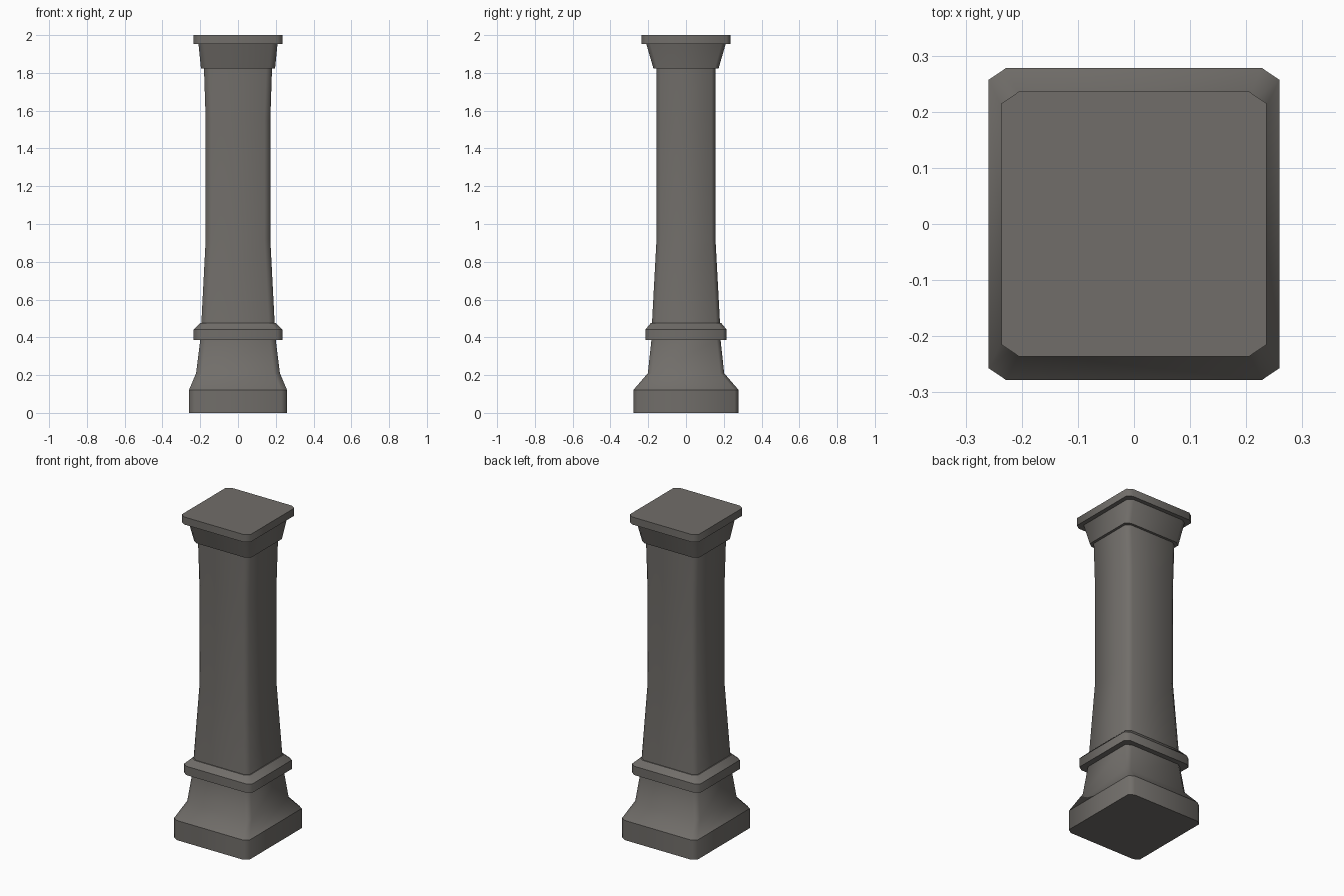
import bpy
import bmesh

cube = bpy.data.objects.get("Cube")
if cube:
    bpy.data.objects.remove(cube, do_unlink=True)

# One dull stone colour for the whole column
stone = bpy.data.materials.new("warm_grey_stone")
stone.use_nodes = True
colour = (0.165, 0.155, 0.143, 1)
stone.diffuse_color = colour
bsdf = stone.node_tree.nodes["Principled BSDF"]
bsdf.inputs["Base Color"].default_value = colour
bsdf.inputs["Roughness"].default_value = 0.9

CUT_X, CUT_Y = 0.031, 0.021  # corner chamfer


def ring(bm, z, hx, hy):
    """Rectangle with cut corners, counter-clockwise."""
    ax, ay = hx - CUT_X, hy - CUT_Y
    outline = [(hx, -ay), (hx, ay), (ax, hy), (-ax, hy),
               (-hx, ay), (-hx, -ay), (-ax, -hy), (ax, -hy)]
    return [bm.verts.new((x, y, z)) for x, y in outline]


def loft(name, sections, soft=()):
    """Stack rings of (height, half width, half depth); soft rings stay smooth."""
    bm = bmesh.new()
    rings = [ring(bm, *s) for s in sections]
    for low, high in zip(rings, rings[1:]):
        for i in range(len(low)):
            j = (i + 1) % len(low)
            bm.faces.new((low[i], low[j], high[j], high[i]))
    bm.faces.new(rings[0][::-1])
    bm.faces.new(rings[-1])
    for face in bm.faces:
        face.smooth = True
    for n, loop in enumerate(rings):
        if n not in soft:
            for a, b in zip(loop, loop[1:] + loop[:1]):
                bm.edges.get((a, b)).smooth = False
    mesh = bpy.data.meshes.new(name)
    bm.to_mesh(mesh)
    bm.free()
    mesh.materials.append(stone)
    obj = bpy.data.objects.new(name, mesh)
    bpy.context.collection.objects.link(obj)
    return obj


# Foot: square block, sloped shoulder and tapering neck
loft("plinth", [(0, 0.259, 0.278), (0.122, 0.259, 0.278),
                (0.21, 0.222, 0.202), (0.386, 0.2, 0.183)], soft=(2,))

# Collar with a sloped upper edge
loft("collar", [(0.386, 0.235, 0.215), (0.441, 0.235, 0.215),
                (0.476, 0.2, 0.186)])

# Shaft, flared at the bottom and slightly at the top
loft("shaft", [(0.476, 0.194, 0.18), (0.92, 0.171, 0.156),
               (1.55, 0.171, 0.156), (1.822, 0.18, 0.157)], soft=(1, 2))

# Capital widening up to the top slab
loft("capital", [(1.822, 0.196, 0.172), (1.953, 0.209, 0.21)])
loft("top_slab", [(1.953, 0.236, 0.236), (2, 0.236, 0.236)])
